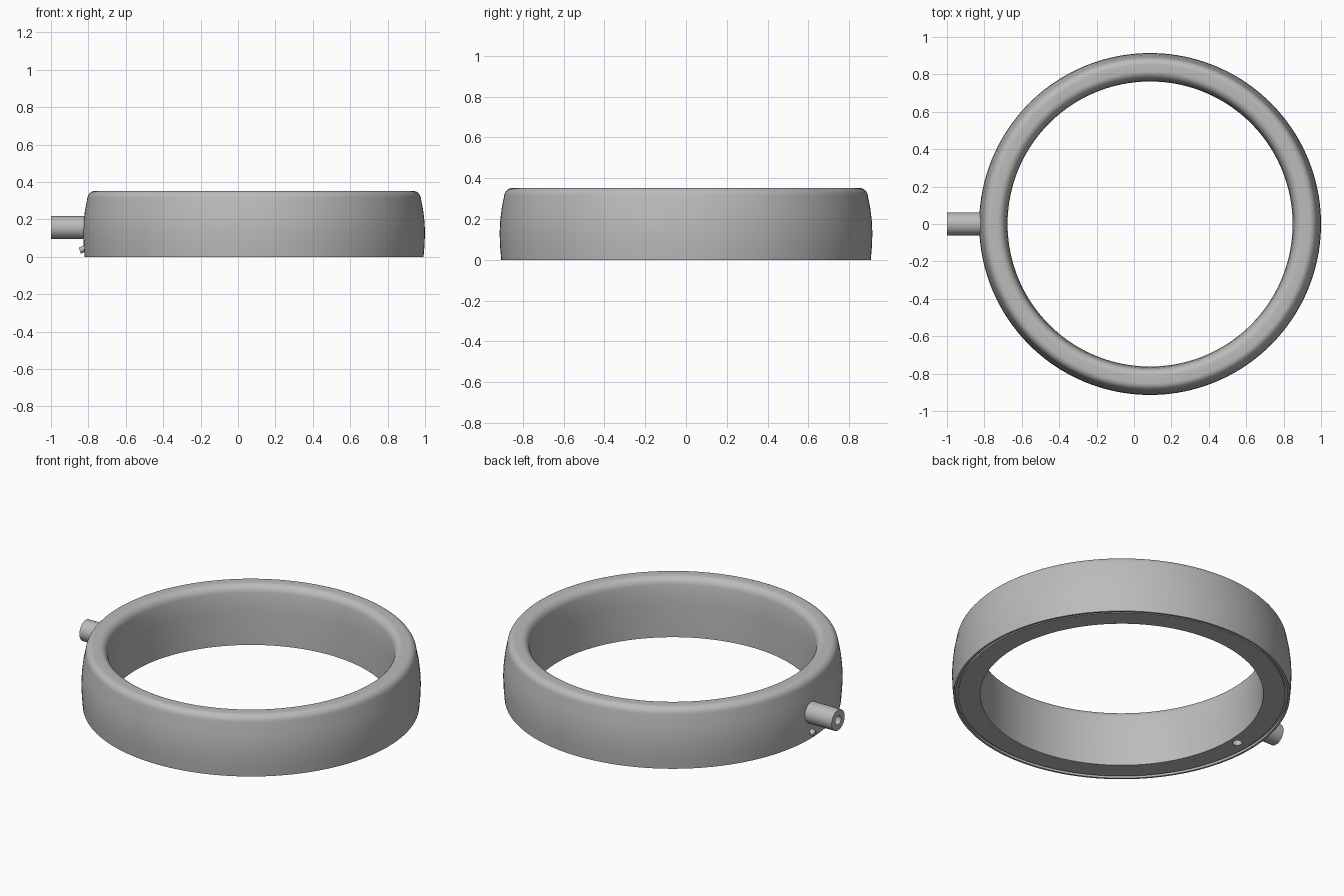
import bpy, bmesh, math
from mathutils import Matrix, Vector

if "Cube" in bpy.data.objects:
    bpy.data.objects.remove(bpy.data.objects["Cube"], do_unlink=True)

grey = bpy.data.materials.new("plain grey")
grey.use_nodes = True
colour = (0.5, 0.5, 0.5, 1)
grey.diffuse_color = colour
grey.node_tree.nodes["Principled BSDF"].inputs["Base Color"].default_value = colour

CENTRE_X = 0.086


def lathe(name, profile, steps, matrix):
    """Spin a closed (radius, height) profile about the local z axis."""
    bm = bmesh.new()
    rings = []
    for i in range(steps):
        a = 2 * math.pi * i / steps
        rings.append([bm.verts.new((r * math.cos(a), r * math.sin(a), z)) for r, z in profile])
    n = len(profile)
    for i in range(steps):
        a, b = rings[i], rings[(i + 1) % steps]
        for j in range(n):
            k = (j + 1) % n
            bm.faces.new((a[j], b[j], b[k], a[k]))
    bmesh.ops.recalc_face_normals(bm, faces=bm.faces)
    mesh = bpy.data.meshes.new(name)
    bm.to_mesh(mesh)
    bm.free()
    obj = bpy.data.objects.new(name, mesh)
    bpy.context.collection.objects.link(obj)
    obj.matrix_world = matrix
    mesh.materials.append(grey)
    return obj


def along(start, end):
    """Matrix placing local z from start towards end, with the distance."""
    d = Vector(end) - Vector(start)
    return Matrix.Translation(start) @ d.to_track_quat("Z", "Y").to_matrix().to_4x4(), d.length


def tube(name, start, end, outer, inner):
    m, length = along(start, end)
    return lathe(name, [(inner, 0), (outer, 0), (outer, length), (inner, length)], 32, m)


def drill(target, start, end, radius):
    m, length = along(start, end)
    bpy.ops.mesh.primitive_cylinder_add(vertices=32, radius=radius, depth=length)
    cutter = bpy.context.object
    cutter.matrix_world = m @ Matrix.Translation((0, 0, length / 2))
    cutter.hide_render = True
    mod = target.modifiers.new("hole", "BOOLEAN")
    mod.operation = "DIFFERENCE"
    mod.solver = "EXACT"
    mod.object = cutter
    bpy.context.view_layer.objects.active = target
    bpy.ops.object.modifier_apply(modifier=mod.name)
    bpy.data.objects.remove(cutter, do_unlink=True)


def arc(cx, cz, rx, rz, a0, a1, count):
    pts = []
    for i in range(count + 1):
        a = math.radians(a0 + (a1 - a0) * i / count)
        pts.append((cx + rx * math.cos(a), cz + rz * math.sin(a)))
    return pts


# Ring body: bulging outer wall, rounded rim, grooved underside
profile = [(0.762, 0.004), (0.88, 0.004), (0.88, 0.014), (0.894, 0.014), (0.894, 0), (0.906, 0),
           (0.911, 0.06), (0.914, 0.13), (0.911, 0.19), (0.904, 0.25), (0.894, 0.3)]
profile += arc(0.852, 0.308, 0.04, 0.044, 10, 90, 8)
profile += arc(0.816, 0.302, 0.044, 0.05, 90, 170, 8)
profile += [(0.766, 0.26), (0.762, 0.2)]
ring = lathe("ring_body", profile, 160, Matrix.Translation((CENTRE_X, 0, 0)))

# Bore of the side port and the hole in the underside
drill(ring, (-1.1, 0, 0.157), (-0.74, 0, 0.157), 0.027)
drill(ring, (-0.725, 0, -0.1), (-0.725, 0, 0.1), 0.026)

# Side port and the small slanted nozzle beneath it
port = tube("side_port", (-0.8, 0, 0.157), (-1, 0, 0.157), 0.061, 0.027)
nozzle = tube("small_nozzle", (-0.8, 0, 0.05), (-0.846, 0, 0.034), 0.017, 0.009)

for obj in (ring, port, nozzle):
    bpy.ops.object.select_all(action="DESELECT")
    obj.select_set(True)
    bpy.context.view_layer.objects.active = obj
    bpy.ops.object.shade_smooth_by_angle(angle=math.radians(30))
